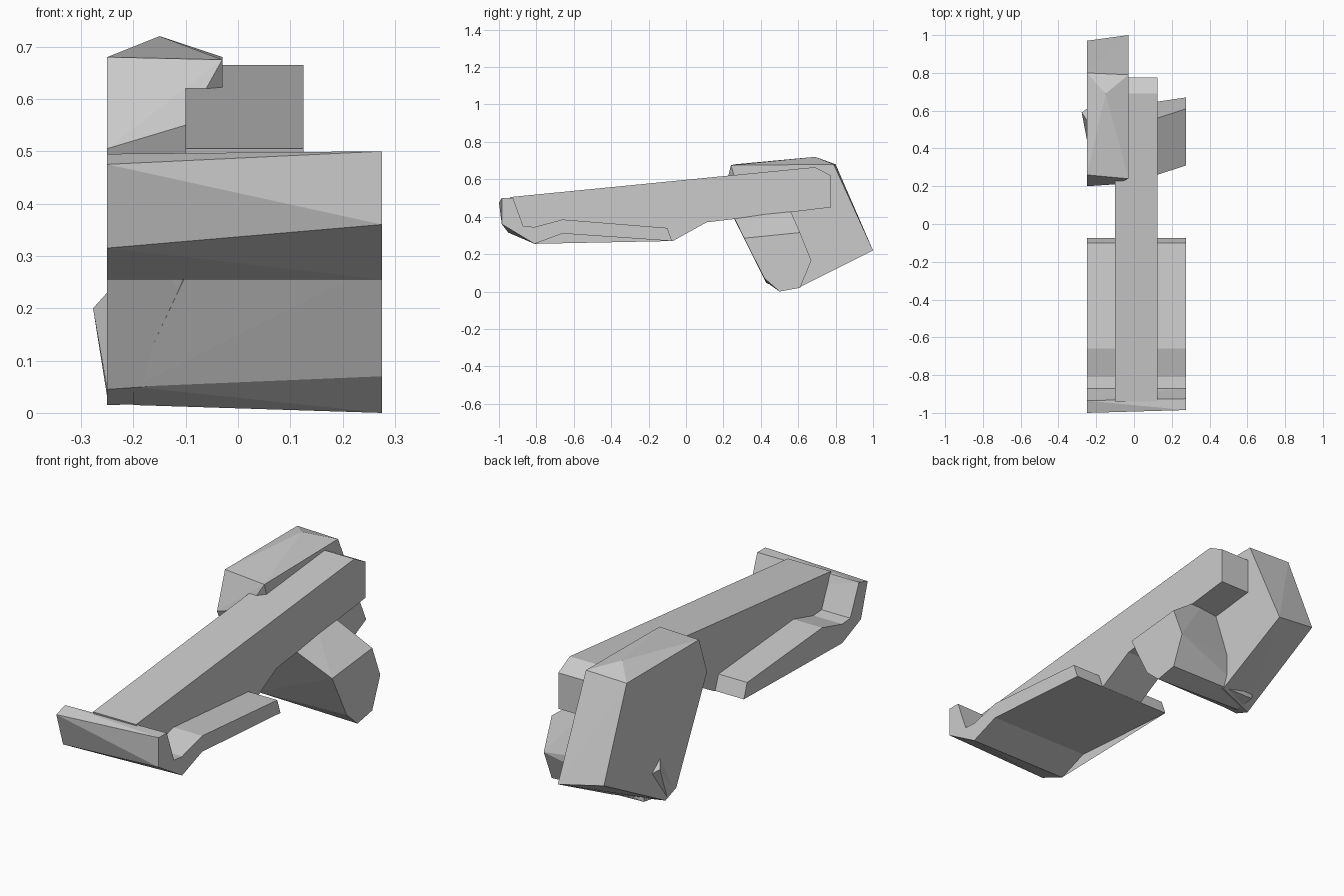
import bpy, bmesh

cube = bpy.data.objects.get("Cube")
if cube:
    bpy.data.objects.remove(cube, do_unlink=True)

grey = bpy.data.materials.new("plain grey")
grey.use_nodes = True
colour = (0.6, 0.6, 0.6, 1)
grey.diffuse_color = colour
grey.node_tree.nodes["Principled BSDF"].inputs["Base Color"].default_value = colour


def finish(name, bm):
    bmesh.ops.recalc_face_normals(bm, faces=bm.faces)
    mesh = bpy.data.meshes.new(name)
    bm.to_mesh(mesh)
    bm.free()
    mesh.materials.append(grey)
    obj = bpy.data.objects.new(name, mesh)
    bpy.context.collection.objects.link(obj)
    return obj


def loft(name, x_a, profile_a, x_b, profile_b):
    """Join two side profiles of (y, z) points into a solid."""
    bm = bmesh.new()
    a = [bm.verts.new((x_a, y, z)) for y, z in profile_a]
    b = [bm.verts.new((x_b, y, z)) for y, z in profile_b]
    bm.faces.new(a)
    bm.faces.new(b[::-1])
    for i in range(len(a)):
        j = (i + 1) % len(a)
        bm.faces.new((a[i], b[i], b[j], a[j]))
    bmesh.ops.triangulate(bm, faces=bm.faces)
    return finish(name, bm)


def hull(name, sections):
    """Wrap a convex solid around (x, profile) sections."""
    bm = bmesh.new()
    for x, profile in sections:
        for y, z in profile:
            bm.verts.new((x, y, z))
    made = bmesh.ops.convex_hull(bm, input=bm.verts)
    loose = [v for v in made["geom_interior"] if isinstance(v, bmesh.types.BMVert)]
    bmesh.ops.delete(bm, geom=loose, context='VERTS')
    return finish(name, bm)


# Long central beam
beam = [(-0.94, 0.505), (0.69, 0.665), (0.775, 0.62), (0.775, 0.45),
        (0.11, 0.37), (-0.07, 0.27), (-0.66, 0.32), (-0.9, 0.33)]
loft("central_beam", -0.10, beam, 0.125, beam)

# Wide front bar with raised lip and tray
tray = [(-0.87, 0.35), (-0.81, 0.345), (-0.66, 0.385), (-0.1, 0.34),
        (-0.075, 0.27), (-0.66, 0.31), (-0.81, 0.255)]
right_end = [(-1, 0.475), (-0.935, 0.495)] + tray + [(-0.95, 0.315)]
left_end = [(-0.985, 0.5), (-0.925, 0.5)] + tray + [(-0.985, 0.36)]
loft("front_bar", -0.25, right_end, 0.275, left_end)

# Side grip that passes under the beam
hull("side_grip", [
    (0.275, [(0.31, 0.285), (0.61, 0.315), (0.67, 0.165),
             (0.61, 0.02), (0.5, 0), (0.42, 0.07)]),
    (0.0, [(0.22, 0.475), (0.52, 0.52)]),
    (-0.2, [(0.6, 0.2), (0.6, 0.03), (0.5, 0.015), (0.43, 0.05)]),
])

# Tall rear block with a peaked top
hull("rear_block", [
    (-0.25, [(0.26, 0.68), (0.2, 0.505), (0.43, 0.045), (0.51, 0.015),
             (0.97, 0.26), (0.8, 0.68)]),
    (-0.15, [(0.69, 0.72)]),
    (-0.03, [(0.24, 0.675), (0.79, 0.68), (1, 0.22), (0.6, 0.02), (0.43, 0.06)]),
    (-0.1, [(0.21, 0.55)]),
])

# Small nub on the outer side of the rear block
hull("side_nub", [
    (-0.277, [(0.59, 0.2)]),
    (-0.25, [(0.55, 0.23), (0.61, 0.18), (0.5, 0.03), (0.45, 0.045)]),
])
